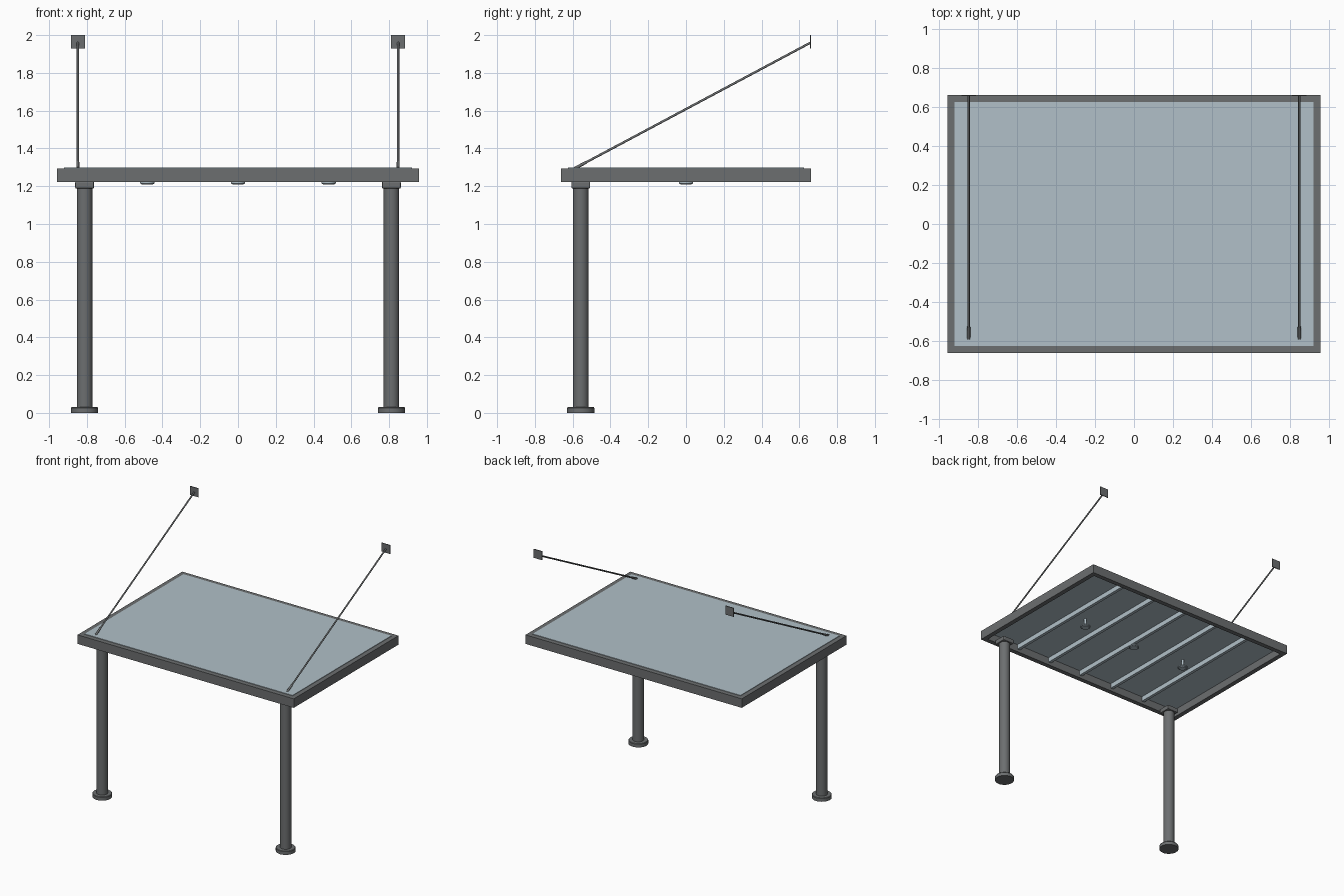
import bpy, bmesh, math
from mathutils import Vector

if "Cube" in bpy.data.objects:
    bpy.data.objects.remove(bpy.data.objects["Cube"])


def material(name, rgb):
    m = bpy.data.materials.new(name)
    m.diffuse_color = (*rgb, 1)
    m.use_nodes = True
    m.node_tree.nodes["Principled BSDF"].inputs["Base Color"].default_value = m.diffuse_color
    return m


STEEL = material("dark grey steel", (0.15, 0.158, 0.162))
GLASS = material("pale blue glass", (0.44, 0.53, 0.58))


def finish(name, bm, mat, smooth=False):
    bmesh.ops.recalc_face_normals(bm, faces=bm.faces)
    me = bpy.data.meshes.new(name)
    bm.to_mesh(me)
    bm.free()
    me.materials.append(mat)
    ob = bpy.data.objects.new(name, me)
    bpy.context.collection.objects.link(ob)
    if smooth:
        bpy.ops.object.select_all(action='DESELECT')
        ob.select_set(True)
        bpy.context.view_layer.objects.active = ob
        bpy.ops.object.shade_smooth_by_angle(angle=math.radians(35))
    return ob


def box(name, lo, hi, mat, bevel=0):
    bm = bmesh.new()
    bmesh.ops.create_cube(bm, size=1)
    for v in bm.verts:
        v.co = [l + (c + 0.5) * (h - l) for c, l, h in zip(v.co, lo, hi)]
    if bevel:
        bmesh.ops.bevel(bm, geom=bm.edges[:], offset=bevel, segments=2,
                        profile=0.5, affect='EDGES')
    return finish(name, bm, mat)


def lathe(name, profile, x, y, mat, steps=32):
    """Spin a list of (radius, z) about a vertical axis."""
    bm = bmesh.new()
    vs = [bm.verts.new((r, 0, z)) for r, z in profile]
    es = [bm.edges.new(p) for p in zip(vs, vs[1:])]
    bmesh.ops.spin(bm, geom=vs + es, axis=(0, 0, 1), cent=(0, 0, 0),
                   angle=math.tau, steps=steps)
    bmesh.ops.remove_doubles(bm, verts=bm.verts, dist=1e-5)
    bmesh.ops.translate(bm, verts=bm.verts, vec=(x, y, 0))
    return finish(name, bm, mat, True)


def rod(name, a, b, r, mat, sides=16):
    a, b = Vector(a), Vector(b)
    bm = bmesh.new()
    bmesh.ops.create_cone(bm, cap_ends=True, segments=sides, radius1=r,
                          radius2=r, depth=(b - a).length)
    bm.transform((b - a).to_track_quat('Z', 'Y').to_matrix().to_4x4())
    bmesh.ops.translate(bm, verts=bm.verts, vec=(a + b) / 2)
    return finish(name, bm, mat, True)


# Roof frame: an open rectangular ring
HX, HY, W, Z0, Z1 = 0.957, 0.662, 0.037, 1.222, 1.294
bm = bmesh.new()
rings = []
for inset, z in ((0, Z0), (0, Z1), (W, Z1), (W, Z0)):
    x, y = HX - inset, HY - inset
    rings.append([bm.verts.new((sx * x, sy * y, z))
                  for sx, sy in ((-1, -1), (1, -1), (1, 1), (-1, 1))])
for k in range(4):
    p, q = rings[k], rings[(k + 1) % 4]
    for i in range(4):
        j = (i + 1) % 4
        bm.faces.new((p[i], p[j], q[j], q[i]))
finish("roof_frame", bm, STEEL)

# Glass roof panel, slightly proud of the frame
GX, GY = HX - W, HY - W
box("glass_panel", (-GX, -GY, 1.283), (GX, GY, 1.298), GLASS)

# Rafters under the glass
for i in range(-2, 3):
    x = i * 0.307
    box("rafter", (x - 0.012, -GY, 1.245), (x + 0.012, GY, 1.284), GLASS)

# Ceiling lamps
for x in (-0.48, 0, 0.48):
    lathe("ceiling_lamp", [(0, 1.208), (0.028, 1.208), (0.031, 1.212),
                           (0.038, 1.214), (0.038, 1.222), (0, 1.222)],
          x, 0, GLASS, 24)
    rod("lamp_stem", (x, 0, 1.22), (x, 0, 1.284), 0.01, GLASS)

for s in (-1, 1):
    # Front post with round foot and square cap
    px, py = s * 0.812, -0.557
    lathe("post", [(0, 0.02), (0.041, 0.02), (0.041, 1.2), (0, 1.2)],
          px, py, STEEL)
    lathe("post_foot", [(0, 0), (0.072, 0), (0.072, 0.026), (0.069, 0.03),
                        (0, 0.03)], px, py, STEEL)
    box("post_cap", (px - 0.05, py - 0.05, 1.188), (px + 0.05, py + 0.05, 1.224),
        STEEL, 0.006)
    # Tie rod up to its wall plate
    rx = s * 0.848
    low, high = Vector((rx, -0.59, 1.294)), Vector((rx, 0.659, 1.96))
    rod("tie_rod", low, high, 0.006, STEEL)
    rod("tie_rod_sleeve", low, low.lerp(high, 0.05), 0.008, STEEL)
    box("wall_plate", (rx - 0.037, 0.656, 1.93), (rx + 0.037, 0.662, 2.0), STEEL)
